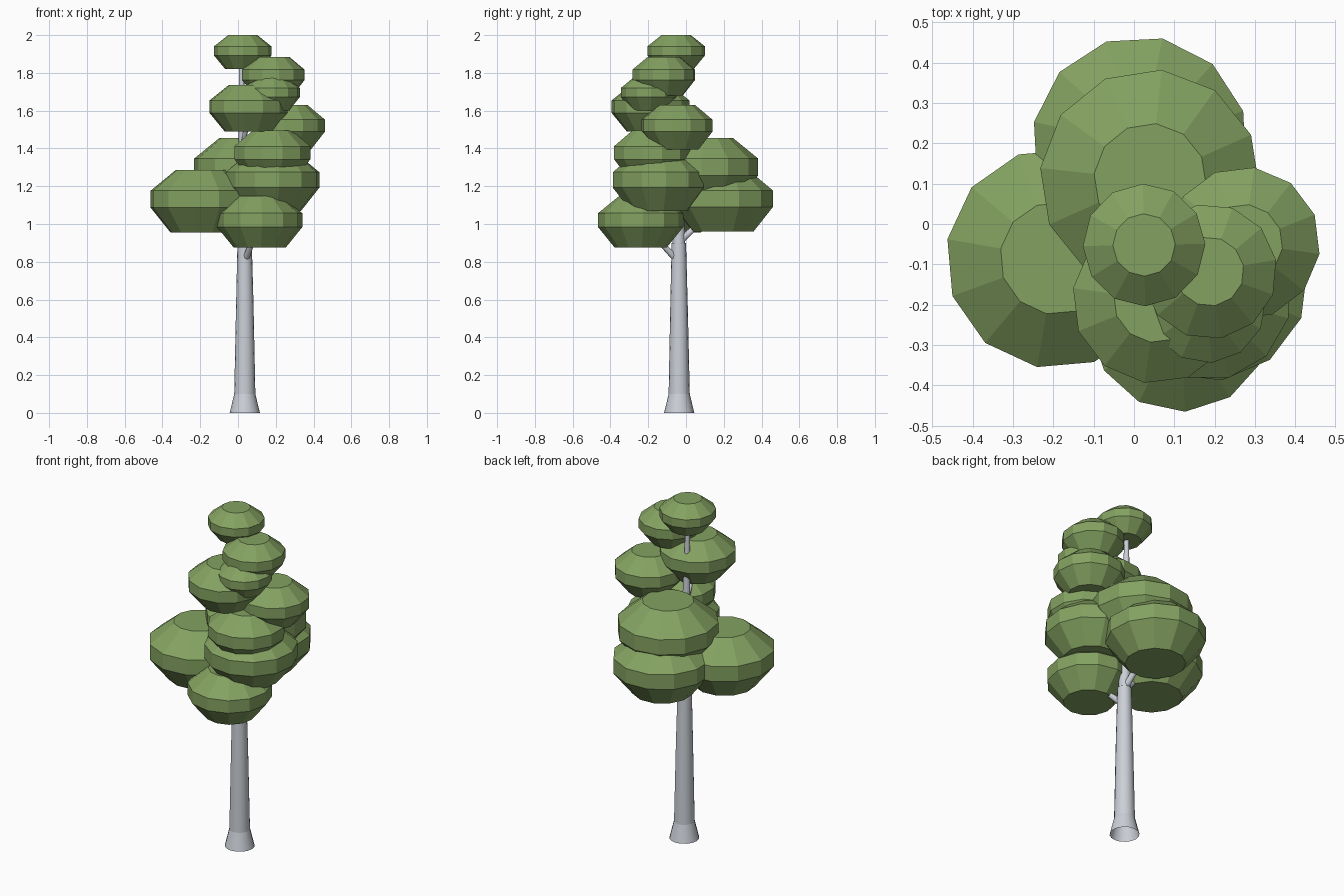
import bpy, bmesh, math
from mathutils import Vector, Matrix

if "Cube" in bpy.data.objects:
    bpy.data.objects.remove(bpy.data.objects["Cube"], do_unlink=True)


def make_material(name, rgb):
    mat = bpy.data.materials.new(name)
    mat.use_nodes = True
    mat.diffuse_color = (*rgb, 1)
    mat.node_tree.nodes["Principled BSDF"].inputs["Base Color"].default_value = (*rgb, 1)
    return mat


leaf_green = make_material("leaf green", (0.23, 0.36, 0.12))
bark_grey = make_material("pale bark", (0.60, 0.63, 0.68))


def ring_solid(name, rings, sides, mat, turn=0, cap_bottom=True, smooth=False):
    """Skin a stack of rings given as (centre, radius), from bottom to top."""
    bm = bmesh.new()
    loops = []
    for centre, radius in rings:
        loop = []
        for i in range(sides):
            a = turn + math.tau * i / sides
            loop.append(bm.verts.new(Vector(centre) + radius * Vector((math.cos(a), math.sin(a), 0))))
        loops.append(loop)
    for low, high in zip(loops, loops[1:]):
        for i in range(sides):
            j = (i + 1) % sides
            bm.faces.new((low[i], low[j], high[j], high[i]))
    if cap_bottom:
        bm.faces.new(loops[0][::-1])
    bm.faces.new(loops[-1])
    for f in bm.faces:
        f.smooth = smooth and len(f.verts) == 4
    mesh = bpy.data.meshes.new(name)
    bm.to_mesh(mesh)
    bm.free()
    mesh.materials.append(mat)
    obj = bpy.data.objects.new(name, mesh)
    bpy.context.collection.objects.link(obj)
    return obj


def branch(name, start, end, r0, r1):
    """Tapered rod between two points."""
    start, end = Vector(start), Vector(end)
    axis = end - start
    bm = bmesh.new()
    bmesh.ops.create_cone(
        bm, cap_ends=True, segments=8, radius1=r0, radius2=r1, depth=axis.length,
        matrix=Matrix.Translation((start + end) / 2) @ axis.to_track_quat("Z", "Y").to_matrix().to_4x4())
    for f in bm.faces:
        f.smooth = len(f.verts) == 4
    mesh = bpy.data.meshes.new(name)
    bm.to_mesh(mesh)
    bm.free()
    mesh.materials.append(bark_grey)
    bpy.context.collection.objects.link(bpy.data.objects.new(name, mesh))


# Trunk with flared, open foot
foot = (0.036, -0.036)
ring_solid("trunk_foot", [((*foot, 0), 0.08), ((*foot, 0.1), 0.056)], 16, bark_grey,
           cap_bottom=False, smooth=True)
ring_solid("trunk", [((*foot, 0.1), 0.056), ((0.036, -0.037, 0.58), 0.046),
                     ((0.035, -0.038, 0.9), 0.038)], 16, bark_grey, cap_bottom=False, smooth=True)
branch("upper_stem", (0.035, -0.038, 0.88), (0.017, -0.04, 1.86), 0.034, 0.012)

# Foliage clusters: x, y, radius, bottom, top, turn in degrees
clusters = [
    (0.025, -0.052, 0.152, 1.82, 2.00, 1),
    (0.187, -0.118, 0.168, 1.68, 1.885, 10),
    (0.18, -0.197, 0.148, 1.60, 1.78, 5),
    (0.055, -0.188, 0.208, 1.49, 1.735, 22),
    (0.272, -0.048, 0.19, 1.395, 1.63, 22),
    (0.182, -0.18, 0.208, 1.24, 1.496, 15),
    (0.04, 0.11, 0.274, 1.125, 1.455, 24),
    (0.183, -0.14, 0.25, 1.07, 1.375, 8),
    (0.015, 0.197, 0.269, 0.96, 1.285, 18),
    (-0.193, -0.085, 0.274, 0.955, 1.285, 20),
    (0.115, -0.24, 0.226, 0.875, 1.147, 3),
]
# Cluster outline: share of radius, share of height
outline = [(0.61, 0), (1, 0.4), (1, 0.67), (0.51, 1)]

for n, (x, y, r, low, high, turn) in enumerate(clusters, 1):
    rings = [((x, y, low + (high - low) * h), r * w) for w, h in outline]
    ring_solid(f"foliage_{n}", rings, 12, leaf_green, math.radians(turn))
    # Branch reaching from the stem into the cluster
    middle = (low + high) / 2
    if n > 1:
        root = max(0.8, middle - 0.22)
        t = (root - 0.88) / 0.98
        stem_x = 0.035 - 0.018 * max(t, 0)
        branch(f"branch_{n}", (stem_x, -0.038, root), (x, y, middle), 0.02 - 0.008 * max(t, 0), 0.008)
